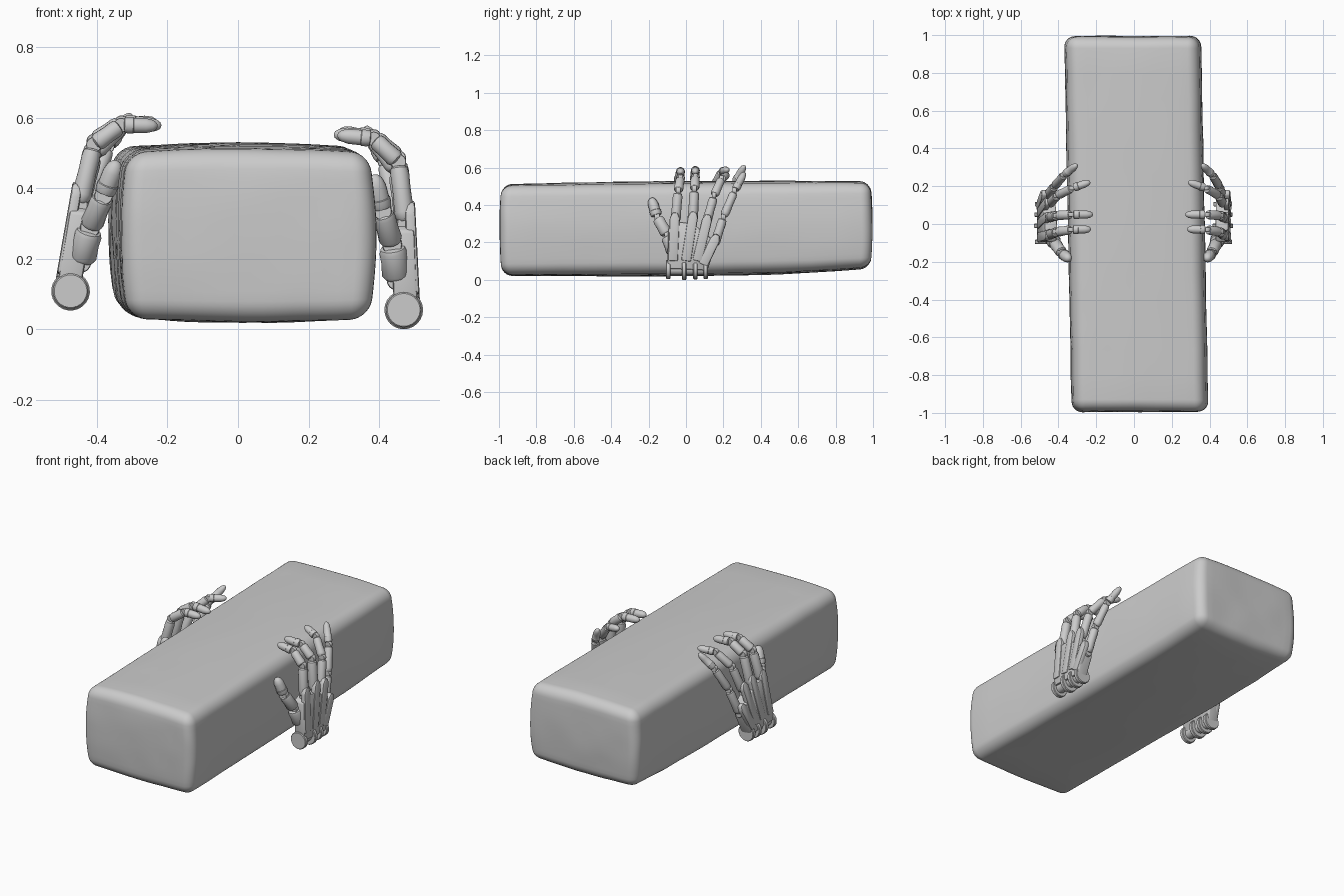
import bpy, bmesh, math
from mathutils import Vector, Matrix, noise

if "Cube" in bpy.data.objects:
    bpy.data.objects.remove(bpy.data.objects["Cube"])


def finish(bm, name, matrix=None, angle=35):
    if matrix:
        bmesh.ops.transform(bm, matrix=matrix, verts=bm.verts)
    bmesh.ops.recalc_face_normals(bm, faces=bm.faces)
    mesh = bpy.data.meshes.new(name)
    bm.to_mesh(mesh)
    bm.free()
    ob = bpy.data.objects.new(name, mesh)
    bpy.context.collection.objects.link(ob)
    bpy.ops.object.select_all(action='DESELECT')
    ob.select_set(True)
    bpy.context.view_layer.objects.active = ob
    bpy.ops.object.shade_smooth_by_angle(angle=math.radians(angle))
    return ob


def lathe(bm, a, b, profile, sides=14):
    """Revolve (fraction, radius) pairs around the line a-b."""
    a, b = Vector(a), Vector(b)
    rot = (b - a).to_track_quat('Z', 'Y')
    rings = []
    for t, r in profile:
        rings.append([bm.verts.new(a.lerp(b, t) + rot @ Vector(
            (r * math.cos(2 * math.pi * i / sides), r * math.sin(2 * math.pi * i / sides), 0)))
            for i in range(sides)])
    for lo, hi in zip(rings, rings[1:]):
        for i in range(sides):
            j = (i + 1) % sides
            bm.faces.new((lo[i], lo[j], hi[j], hi[i]))
    bm.faces.new(rings[0][::-1])
    bm.faces.new(rings[-1])


def disc(bm, c, r, w, sides=24):
    h = Vector((0, w / 2, 0))
    lathe(bm, Vector(c) - h, Vector(c) + h, [(0, r * .93), (.15, r), (.85, r), (1, r * .93)], sides)


def slab(bm, outline, outer, slope, thick):
    """Plate from a (y, z) outline, leaning towards the block."""
    rows = [[bm.verts.new((outer - slope * z - d, y, z)) for y, z in outline] for d in (0, thick)]
    n = len(outline)
    new = [bm.faces.new(rows[0]), bm.faces.new(rows[1][::-1])]
    for i in range(n):
        j = (i + 1) % n
        new.append(bm.faces.new((rows[0][i], rows[1][i], rows[1][j], rows[0][j])))
    edges = list({e for f in new for e in f.edges})
    bmesh.ops.bevel(bm, geom=edges, offset=.009, segments=2, affect='EDGES', profile=.5)


# Rounded, slightly bulging and uneven block
def make_block():
    n, k, r = 22, 4, .055
    half = Vector((.343, .985, .235))
    bm = bmesh.new()
    bmesh.ops.create_cube(bm, size=2)
    bmesh.ops.subdivide_edges(bm, edges=bm.edges, cuts=n - 1, use_grid_fill=True)

    def remap(c, h):
        i = round((c + 1) / 2 * n)
        if i <= k:
            return -h + r * i / k
        if i >= n - k:
            return h - r * (n - i) / k
        return (i - n / 2) / (n / 2 - k) * (h - r)

    for v in bm.verts:
        p = Vector([remap(v.co[i], half[i]) for i in range(3)])
        core = Vector([max(-half[i] + r, min(half[i] - r, p[i])) for i in range(3)])
        p = core + (p - core).normalized() * r
        u = Vector([p[i] / half[i] for i in range(3)])
        p.x += .019 * u.x * (1 - u.z ** 2)
        p.z += .019 * u.z * (1 - u.x ** 2) * (1 - .5 * u.y ** 2)
        p.y += .011 * u.y * (1 - u.z ** 2)
        p.x += .012 - .019 * u.y
        p.z += .274 + .008 * u.y
        if u.z < 0 and u.y > 0:
            p.z += -.025 * u.z * u.y ** 3
        v.co = p + noise.noise_vector(p * 7) * .003
    finish(bm, "block", angle=30)


# Jointed fingers: knuckle positions from palm to tip
DIGITS = {
    "index_finger": ([(.475, -.058, .30), (.455, -.042, .475), (.385, -.03, .54), (.285, -.028, .55)], .028),
    "middle_finger": ([(.475, .035, .30), (.455, .045, .485), (.385, .05, .547), (.275, .05, .552)], .028),
    "ring_finger": ([(.472, .105, .29), (.45, .15, .45), (.38, .19, .54), (.29, .222, .562)], .026),
    "little_finger": ([(.468, .15, .18), (.45, .20, .335), (.415, .26, .475), (.362, .312, .572)], .026),
    "thumb": ([(.452, -.06, .14), (.437, -.10, .24), (.41, -.155, .335), (.385, -.185, .435)], .036),
}


def make_hand(prefix, m):
    # Palm with metacarpal plates and split knuckle prongs
    bm = bmesh.new()
    slab(bm, [(-.10, .06), (-.095, .28), (-.03, .31), (.04, .30), (.10, .25), (.165, .2),
              (.15, .16), (.115, .05)], .513, .045, .068)
    for y0, z0, y1, z1 in ((-.07, .10, -.06, .33), (.0, .10, .037, .335),
                           (.06, .10, .112, .32), (.09, .08, .155, .215)):
        d = Vector((y1 - y0, z1 - z0)).normalized()
        s = Vector((d.y, -d.x)) * .027
        o, e = Vector((y0, z0)), Vector((y1, z1))
        slab(bm, [tuple(q) for q in (o - s, e - s, e - s * .5 + d * .03,
                                     e + s * .5 + d * .03, e + s, o + s)], .52, .05, .03)
    finish(bm, prefix + "palm", m)

    # Wrist hinge discs
    bm = bmesh.new()
    for y, r in ((-.095, .05), (-.01, .055), (.05, .052), (.105, .05)):
        disc(bm, (.47, y, .055), r, .024)
    lathe(bm, (.47, -.10, .055), (.47, .11, .055), [(0, .03), (1, .03)])
    finish(bm, prefix + "wrist_hinge", m)

    for name, (pts, r) in DIGITS.items():
        bm = bmesh.new()
        for i, (a, b) in enumerate(zip(pts, pts[1:])):
            q = r * (1 - .07 * i)
            if i < 2:
                prof = [(.04, q * .6), (.08, q * .85), (.18, q), (.55, q * .92),
                        (.8, q * .95), (.9, q * .85), (.93, q * .6)]
            else:
                prof = [(.08, q * .6), (.1, q * .9), (.2, q), (.34, q), (.36, q * .92),
                        (.7, q * .9), (.9, q * .7), (1.0, q * .4), (1.03, q * .1)]
            if name == "thumb" and i == 0:
                prof = [(t, w * 1.15) for t, w in prof]
            lathe(bm, a, b, prof)
            disc(bm, a, q * .85, q * .9, 16)
        finish(bm, prefix + name, m)


make_block()
make_hand("right_", Matrix.Identity(4))
make_hand("left_", Matrix.Translation((-.475, 0, .108)) @ Matrix.Rotation(math.radians(7), 4, 'Y')
          @ Matrix.Diagonal((-1, 1, 1, 1)) @ Matrix.Translation((-.47, 0, -.055)))
